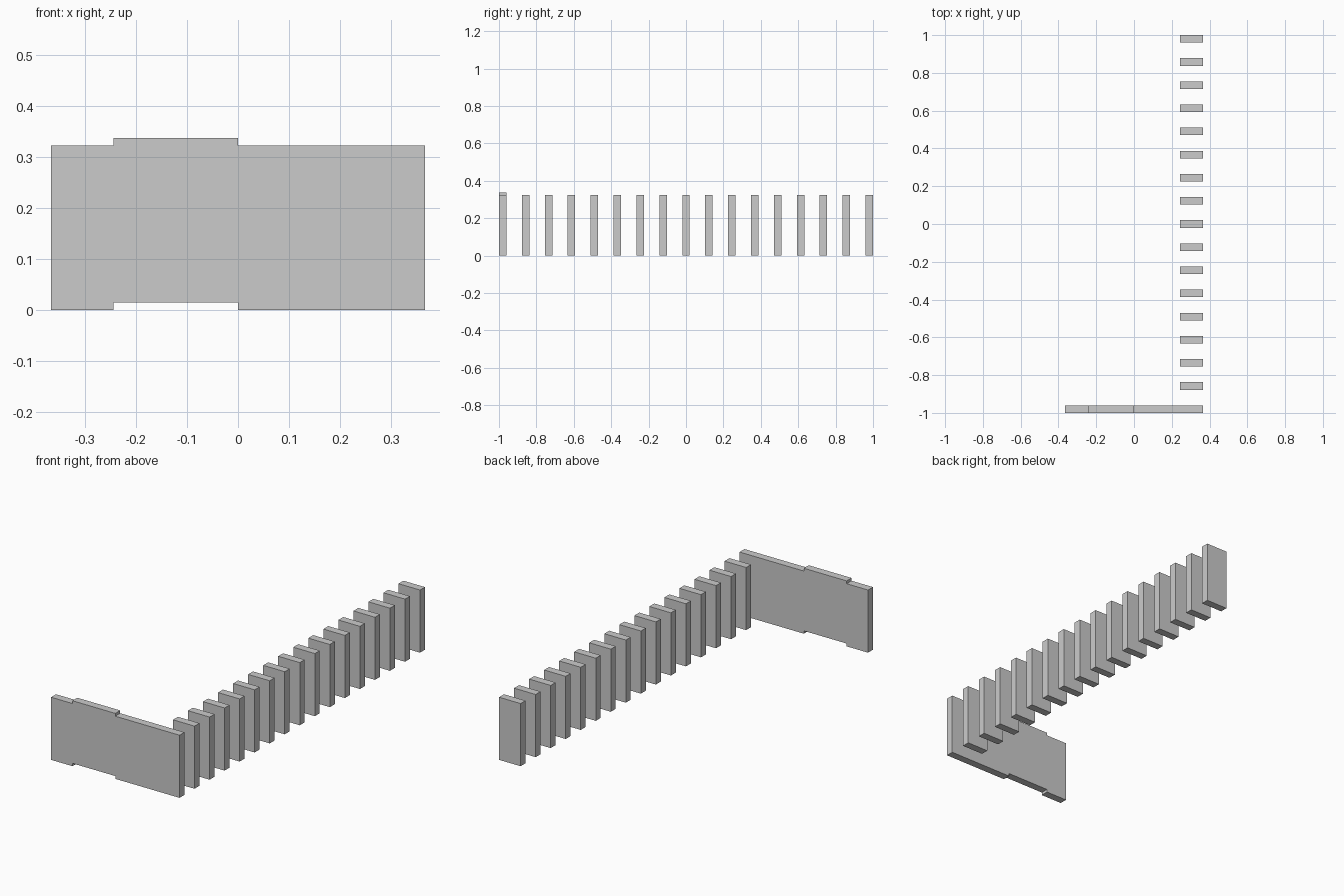
import bpy, bmesh

if "Cube" in bpy.data.objects:
    bpy.data.objects.remove(bpy.data.objects["Cube"])

THICK = 0.04      # panel thickness along y
PITCH = 0.1225    # spacing between slats
HALF_W = 0.3665
HEIGHT = 0.323
LIFT = 0.0145     # offset of the raised wall section


def extrude_profile(name, points, y0, y1):
    """Extrude an (x, z) outline from y0 to y1."""
    bm = bmesh.new()
    face = bm.faces.new([bm.verts.new((x, y0, z)) for x, z in points])
    ext = bmesh.ops.extrude_face_region(bm, geom=[face])
    moved = [v for v in ext["geom"] if isinstance(v, bmesh.types.BMVert)]
    bmesh.ops.translate(bm, vec=(0, y1 - y0, 0), verts=moved)
    bmesh.ops.recalc_face_normals(bm, faces=bm.faces)
    mesh = bpy.data.meshes.new(name)
    bm.to_mesh(mesh)
    bm.free()
    obj = bpy.data.objects.new(name, mesh)
    bpy.context.collection.objects.link(obj)
    return obj


# Front wall with one section shifted upward
a, b = -0.2445, 0.0
bottom = [(-HALF_W, 0), (a, 0), (a, LIFT), (b, LIFT), (b, 0), (HALF_W, 0)]
top = [(x, z + HEIGHT) for x, z in reversed(bottom)]
extrude_profile("front_wall", bottom + top, -1, -1 + THICK)

# Row of separate slats running back from the wall's right end
slat = [(0.2435, 0), (HALF_W, 0), (HALF_W, HEIGHT), (0.2435, HEIGHT)]
for i in range(1, 17):
    y = -1 + i * PITCH
    extrude_profile(f"slat_{i:02d}", slat, y, y + THICK)
